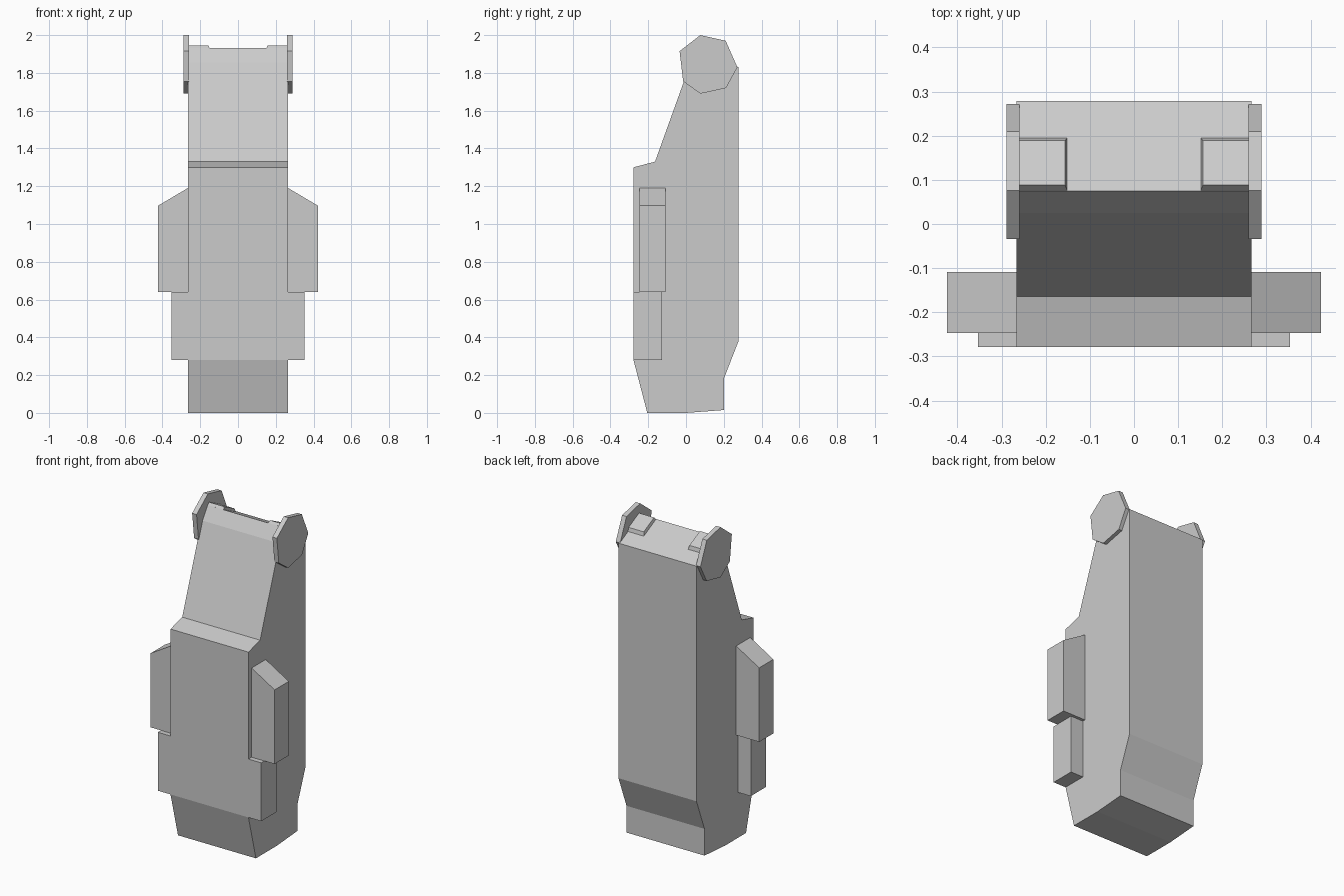
import bpy, bmesh

if "Cube" in bpy.data.objects:
    bpy.data.objects.remove(bpy.data.objects["Cube"])


def loft(name, ring_a, ring_b):
    """Closed solid between two matching rings of 3D points."""
    bm = bmesh.new()
    a = [bm.verts.new(p) for p in ring_a]
    b = [bm.verts.new(p) for p in ring_b]
    n = len(a)
    bm.faces.new(a)
    bm.faces.new(b[::-1])
    for i in range(n):
        j = (i + 1) % n
        bm.faces.new((a[i], b[i], b[j], a[j]))
    bmesh.ops.recalc_face_normals(bm, faces=bm.faces)
    mesh = bpy.data.meshes.new(name)
    bm.to_mesh(mesh)
    bm.free()
    obj = bpy.data.objects.new(name, mesh)
    bpy.context.collection.objects.link(obj)
    return obj


def side_prism(name, profile, x0, x1):
    """Extrude a (y, z) profile along x."""
    return loft(name, [(x0, y, z) for y, z in profile],
                [(x1, y, z) for y, z in profile])


def front_prism(name, profile, y0, y1):
    """Extrude an (x, z) profile along y."""
    return loft(name, [(x, y0, z) for x, z in profile],
                [(x, y1, z) for x, z in profile])


W = 0.266  # half width of the body

# Main body: side profile
body = [(-0.205, 0), (0, 0), (0.2, 0.015), (0.2, 0.18), (0.278, 0.38),
        (0.278, 1.83), (0.075, 1.932), (0.025, 1.855), (-0.164, 1.33),
        (-0.278, 1.3), (-0.278, 0.28)]
side_prism("main_body", body, -W, W)

# Seven-sided plates at the top corners
plate = [(-0.034, 1.915), (0.076, 2.0), (0.21, 1.97), (0.272, 1.83),
         (0.212, 1.72), (0.076, 1.69), (-0.015, 1.755)]

for side, s in (("left", -1), ("right", 1)):
    side_prism("top_plate_" + side, plate, s * 0.259, s * 0.289)

    # Upper side block with a sloped top
    front_prism("upper_side_block_" + side,
                [(s * W, 0.64), (s * 0.423, 0.64), (s * 0.423, 1.097),
                 (s * W, 1.19)], -0.247, -0.109)

    # Lower side block, flush with the body front
    front_prism("lower_side_block_" + side,
                [(s * W, 0.28), (s * 0.353, 0.28), (s * 0.353, 0.64),
                 (s * W, 0.64)], -0.278, -0.127)

    # Small tapered pad lying on the sloped top
    xi, xt, xo = s * 0.151, s * 0.156, s * 0.262
    loft("top_pad_" + side,
         [(xi, 0.075, 1.93), (xo, 0.075, 1.93),
          (xo, 0.195, 1.871), (xi, 0.195, 1.871)],
         [(xt, 0.088, 1.945), (xo, 0.088, 1.945),
          (xo, 0.189, 1.895), (xt, 0.189, 1.895)])
